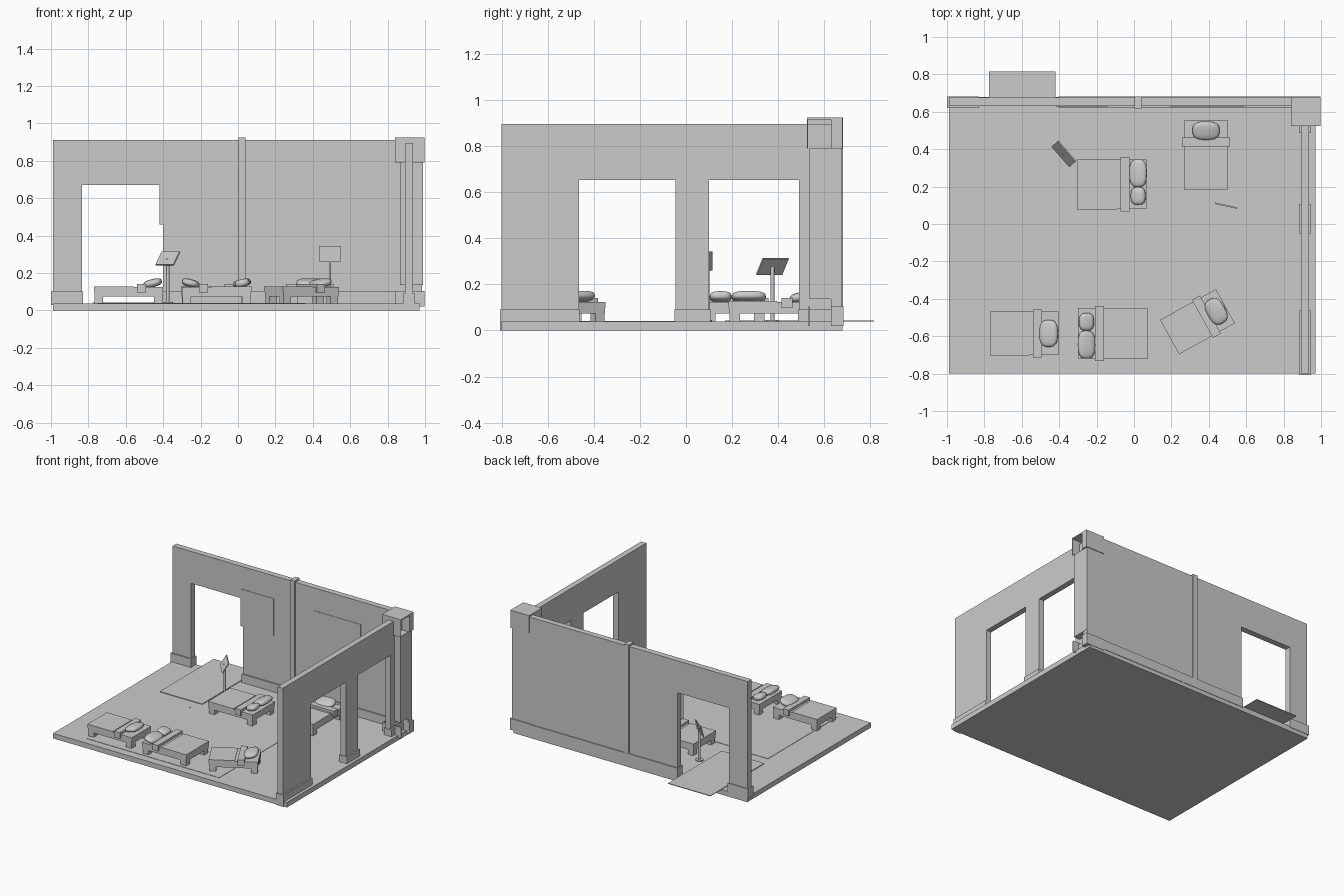
import bpy, bmesh
from math import radians, atan2, sin, cos
from mathutils import Matrix, Vector

if "Cube" in bpy.data.objects:
    bpy.data.objects.remove(bpy.data.objects["Cube"])


def finish(name, bm, mat=None):
    if mat:
        bmesh.ops.transform(bm, matrix=mat, verts=bm.verts)
    bmesh.ops.recalc_face_normals(bm, faces=bm.faces)
    me = bpy.data.meshes.new(name)
    bm.to_mesh(me)
    bm.free()
    ob = bpy.data.objects.new(name, me)
    bpy.context.collection.objects.link(ob)
    return ob


def add_box(bm, x0, x1, y0, y1, z0, z1):
    m = Matrix.Translation(((x0 + x1) / 2, (y0 + y1) / 2, (z0 + z1) / 2)) \
        @ Matrix.Diagonal((x1 - x0, y1 - y0, z1 - z0, 1))
    bmesh.ops.create_cube(bm, size=1, matrix=m)


def boxes(name, *dims, mat=None):
    bm = bmesh.new()
    for d in dims:
        add_box(bm, *d)
    return finish(name, bm, mat)


def wall(name, profile, thickness, to_world):
    """Extrude a (u, z) outline, door notches included, into a wall."""
    bm = bmesh.new()
    face = bm.faces.new([bm.verts.new(to_world(u, z)) for u, z in profile])
    ext = bmesh.ops.extrude_face_region(bm, geom=[face])
    vs = [g for g in ext["geom"] if isinstance(g, bmesh.types.BMVert)]
    bmesh.ops.translate(bm, verts=vs, vec=thickness)
    return finish(name, bm)


# floor slab, doorway mat and carpet
boxes("floor", (-.99, .97, -.80, .68, 0, .038))
boxes("doorway_mat", (-.775, -.42, .17, .815, .038, .043))
boxes("carpet", (-.75, -.46, -.74, .09, .037, .0405), (-.46, .36, -.74, .07, .037, .0405))

# back wall with doorway, skirting, trim strip and posters
wall("back_wall", [(-.99, .03), (-.834, .03), (-.834, .67), (-.40, .67), (-.40, .03),
                   (.985, .03), (.985, .912), (-.99, .912)],
     (0, .045, 0), lambda u, z: (u, .63, z))
boxes("back_skirting", (-1, -.828, .62, .683, .03, .102), (-.405, .90, .62, .683, .03, .102))
boxes("wall_trim_strip", (.003, .04, .618, .682, .1, .925))
boxes("posters", (-.42, -.14, .627, .631, .46, .74), (.19, .59, .627, .631, .46, .74))

# right wall with two openings and its skirting
wall("right_wall", [(-.80, .03), (-.465, .03), (-.465, .652), (-.045, .652), (-.045, .03),
                    (.10, .03), (.10, .652), (.49, .652), (.49, .03), (.63, .03),
                    (.63, .895), (-.80, .895)],
     (.043, 0, 0), lambda u, z: (.893, u, z))
boxes("right_skirting", (.882, .947, -.807, -.462, 0, .09), (.882, .947, -.05, .107, .03, .09),
      (.882, .947, .487, .63, .03, .09))

# corner column: shaft with plated hollow cap and base
boxes("column_shaft", (.865, .988, .535, .675, .137, .79))
boxes("column_cap", (.84, .997, .525, .68, .915, .924), (.84, .997, .525, .53, .79, .92),
      (.84, .845, .525, .68, .79, .92), (.84, .997, .63, .68, .79, .915))
boxes("column_base", (.84, .997, .63, .683, .02, .105), (.84, .997, .53, .535, .02, .105),
      (.84, .845, .53, .68, .03, .105))


def pillow(name, mat, cx, cy, sx, sy):
    bm = bmesh.new()
    bmesh.ops.create_uvsphere(bm, u_segments=24, v_segments=12, radius=1)
    for v in bm.verts:
        v.co = Vector([(abs(c) ** .7) * (1 if c > 0 else -1) for c in v.co])
    local = Matrix.Translation((cx, cy, .146)) @ Matrix.Rotation(radians(-14), 4, 'Y') \
        @ Matrix.Diagonal((sx / 2, sy / 2, .021, 1))
    ob = finish(name, bm, mat @ local)
    for p in ob.data.polygons:
        p.use_smooth = True


def bed(i, x, y, angle, length, width, double):
    """Bed along local x with its head at +x."""
    m = Matrix.Translation((x, y, 0)) @ Matrix.Rotation(radians(angle), 4, 'Z')
    l, w = length / 2, width / 2
    legs = [(a, a + .045, b, b + .045, .038, .078)
            for a in (-l + .004, l - .049) for b in (-w + .004, w - .049)]
    boxes(f"bed_{i}_frame", (-l + .002, l - .002, -w + .002, w - .002, .074, .1), *legs, mat=m)
    boxes(f"bed_{i}_mattress", (-l, l, -w, w, .098, .124), mat=m)
    boxes(f"bed_{i}_blanket", (-l - .001, l - .16, -w - .001, w + .001, .1, .129), mat=m)
    s = l - .14
    boxes(f"bed_{i}_blanket_fold", (s, s + .048, -w - .012, w + .012, .097, .142), mat=m)
    if double:
        pillow(f"bed_{i}_large_pillow", m, l - .046, .06, .095, .15)
        pillow(f"bed_{i}_small_pillow", m, l - .046, -.062, .08, .095)
    else:
        pillow(f"bed_{i}_pillow", m, l - .056, 0, .1, .145)


BEDS = [(-.585, -.585, 0, .37, .232, False), (-.115, -.585, 180, .37, .27, True),
        (.34, -.522, 29, .34, .208, False), (-.118, .212, 0, .372, .266, True),
        (.385, .37, 90, .37, .232, False)]
for i, b in enumerate(BEDS, 1):
    bed(i, *b)


def stand(name, x, y, turn, tilt, bw, bh, zc, r):
    """Sign on a post; the board leans back by tilt degrees."""
    bm = bmesh.new()
    for rad, z0, z1 in ((r, .038, zc), (r * 3, .038, .045)):
        bmesh.ops.create_cone(bm, cap_ends=True, segments=12, radius1=rad, radius2=rad,
                              depth=z1 - z0, matrix=Matrix.Translation((x, y, (z0 + z1) / 2)))
    finish(name + "_post", bm)
    m = Matrix.Translation((x, y, zc)) @ Matrix.Rotation(radians(turn), 4, 'Z') \
        @ Matrix.Rotation(radians(-tilt), 4, 'X')
    boxes(name + "_board", (-bw / 2, bw / 2, -.004, .004, -bh / 2, bh / 2), mat=m)


stand("tilted_sign", -.375, .375, -49, 32, .145, .083, .278, .009)
stand("upright_sign", .492, .098, -12, 0, .12, .083, .302, .005)
